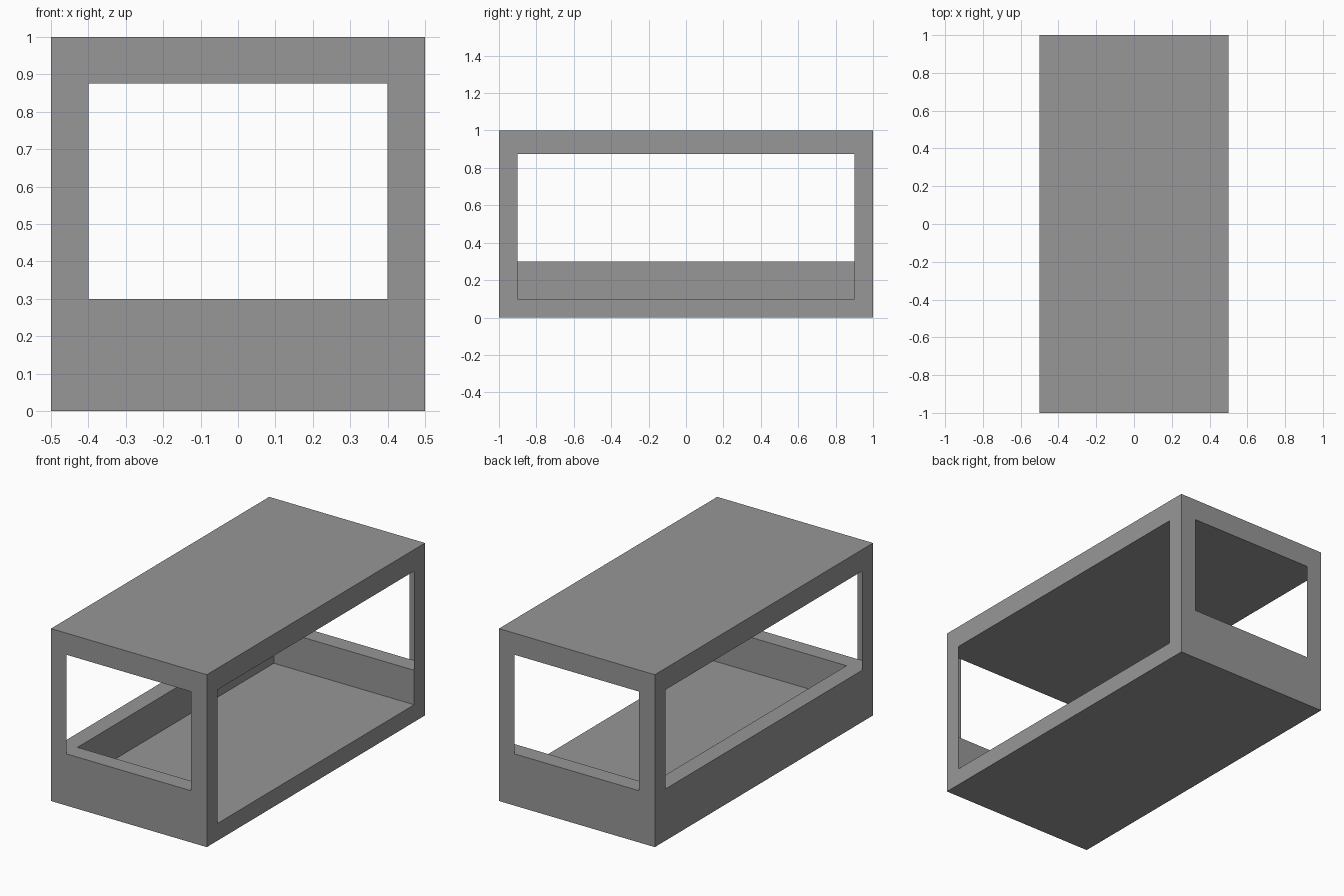
import bpy
import bmesh
from mathutils import Matrix

cube = bpy.data.objects.get("Cube")
if cube:
    bpy.data.objects.remove(cube, do_unlink=True)

# Overall dimensions
HALF_X, HALF_Y, HEIGHT = 0.5, 1.0, 1.0
RIM = 0.1           # width of posts and sills
FLOOR = 0.1         # floor level inside the tray
SILL = 0.3          # top of the tray walls
CEILING = 0.875     # underside of the roof slab

grey = bpy.data.materials.new("plain grey")
grey.use_nodes = True
colour = (0.31, 0.31, 0.31, 1)
grey.diffuse_color = colour
grey.node_tree.nodes["Principled BSDF"].inputs["Base Color"].default_value = colour


def add_object(name, bm):
    mesh = bpy.data.meshes.new(name)
    bm.to_mesh(mesh)
    bm.free()
    mesh.materials.append(grey)
    obj = bpy.data.objects.new(name, mesh)
    bpy.context.collection.objects.link(obj)
    return obj


def add_box(name, low, high):
    size = [b - a for a, b in zip(low, high)]
    centre = [(a + b) / 2 for a, b in zip(low, high)]
    bm = bmesh.new()
    matrix = Matrix.Translation(centre) @ Matrix.Diagonal((*size, 1))
    bmesh.ops.create_cube(bm, size=1, matrix=matrix)
    return add_object(name, bm)


# Tray: solid block hollowed out, with the +x side left open
tray = add_box("tray", (-HALF_X, -HALF_Y, 0), (HALF_X, HALF_Y, SILL))
cutter = add_box("tray_cutter", (RIM - HALF_X, RIM - HALF_Y, FLOOR),
                 (HALF_X + RIM, HALF_Y - RIM, SILL + RIM))
cutter.hide_render = True
hollow = tray.modifiers.new("hollow", 'BOOLEAN')
hollow.operation = 'DIFFERENCE'
hollow.solver = 'EXACT'
hollow.object = cutter
bpy.context.view_layer.objects.active = tray
bpy.ops.object.modifier_apply(modifier=hollow.name)
bpy.data.objects.remove(cutter, do_unlink=True)

# Roof slab
add_box("roof", (-HALF_X, -HALF_Y, CEILING), (HALF_X, HALF_Y, HEIGHT))

# Corner posts: thin L-shaped sheets flush with the outer faces
for y_name, sy in (("front", -1), ("back", 1)):
    for x_name, sx in (("left", 1), ("right", -1)):
        path = [(sx * (HALF_X - RIM), sy * HALF_Y),
                (sx * HALF_X, sy * HALF_Y),
                (sx * HALF_X, sy * (HALF_Y - RIM))]
        if sx * sy > 0:
            path.reverse()
        bm = bmesh.new()
        low = [bm.verts.new((x, y, SILL)) for x, y in path]
        high = [bm.verts.new((x, y, CEILING)) for x, y in path]
        for i in range(len(path) - 1):
            bm.faces.new((low[i], low[i + 1], high[i + 1], high[i]))
        # Face the sheets outwards
        bm.normal_update()
        for face in bm.faces:
            if face.normal.dot((sx, sy, 0)) < 0:
                face.normal_flip()
        add_object(f"{y_name}_{x_name}_post", bm)
